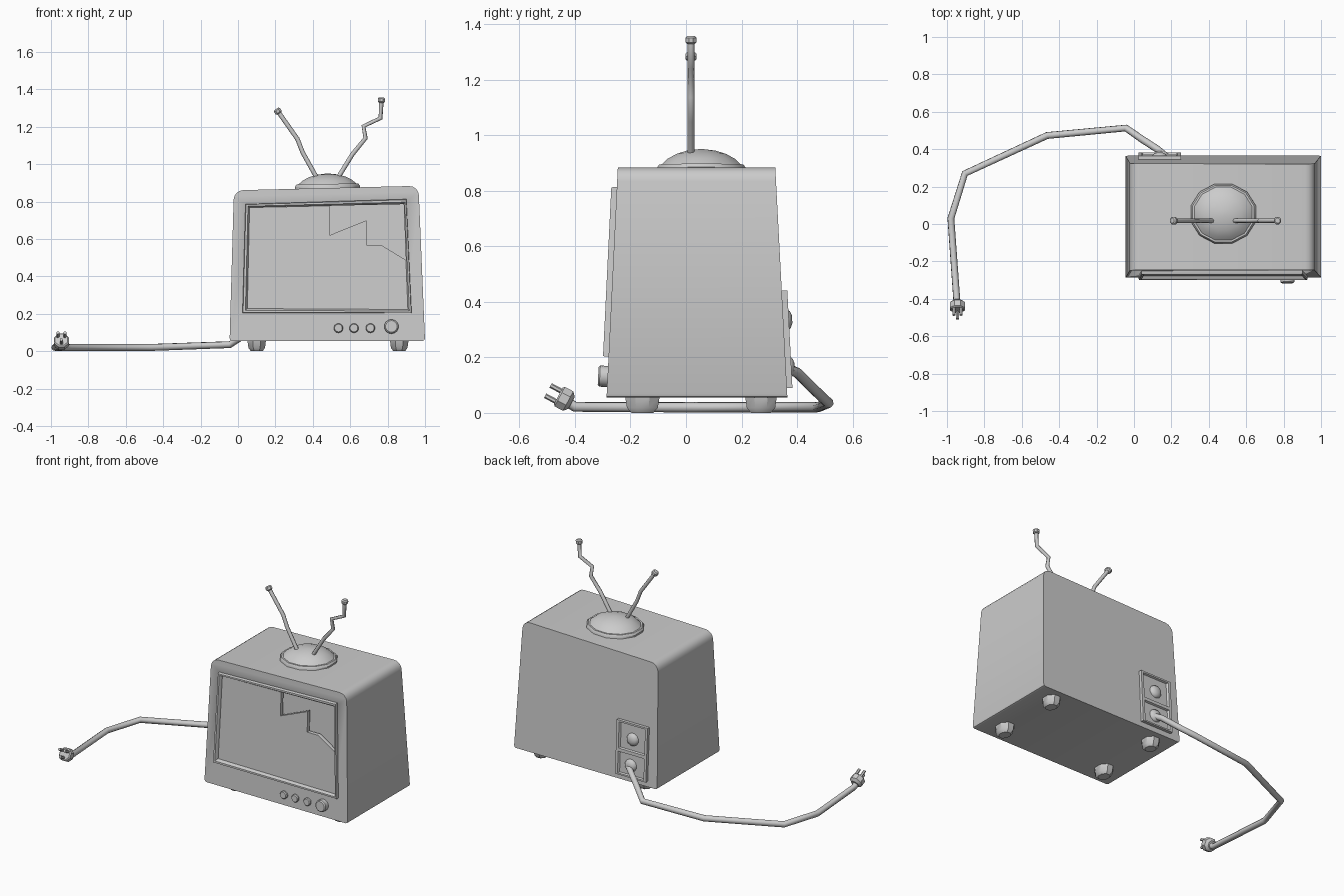
import bpy, bmesh, math
from mathutils import Vector

if "Cube" in bpy.data.objects:
    bpy.data.objects.remove(bpy.data.objects["Cube"])


def finish(name, bm, angle=35):
    bmesh.ops.recalc_face_normals(bm, faces=bm.faces[:])
    me = bpy.data.meshes.new(name)
    bm.to_mesh(me)
    bm.free()
    ob = bpy.data.objects.new(name, me)
    bpy.context.collection.objects.link(ob)
    bpy.ops.object.select_all(action='DESELECT')
    ob.select_set(True)
    bpy.context.view_layer.objects.active = ob
    bpy.ops.object.shade_smooth_by_angle(angle=math.radians(angle))
    return ob


def on_face(x, z, out, back=False):
    """Point on the leaning front or back of the cabinet, pushed outward."""
    t = (z - 0.055) / 0.817
    return Vector((x, 0.365 - 0.043 * t + out if back else -0.286 + 0.04 * t - out, z))


def loft(name, rings, caps=(True, True), closed=False):
    bm = bmesh.new()
    vs = [[bm.verts.new(p) for p in r] for r in rings]
    pairs = list(zip(vs, vs[1:])) + ([(vs[-1], vs[0])] if closed else [])
    for a, b in pairs:
        for i in range(len(a)):
            j = (i + 1) % len(a)
            bm.faces.new((a[i], a[j], b[j], b[i]))
    if caps[0]:
        bm.faces.new(vs[0])
    if caps[1]:
        bm.faces.new(vs[-1])
    return finish(name, bm)


def turned(name, pos, axis, profile, sides=12, scale=(1, 1)):
    """Round part: (radius, height) profile swept about an axis."""
    q = Vector(axis).to_track_quat('Z', 'Y')
    rings = []
    for r, h in profile:
        ring = []
        for i in range(sides):
            a = 2 * math.pi * (i + 0.5) / sides
            p = Vector((r * math.cos(a) * scale[0], r * math.sin(a) * scale[1], h))
            ring.append(Vector(pos) + q @ p)
        rings.append(ring)
    return loft(name, rings)


def stepped(name, outer, inner, steps, back=False, fill=False):
    """Frame: outlines blended from outer to inner at given outward offsets."""
    rings = [[on_face(a[0] + (b[0] - a[0]) * t, a[1] + (b[1] - a[1]) * t, o, back)
              for a, b in zip(outer, inner)] for t, o in steps]
    return loft(name, rings, (fill, fill), not fill)


def tube(name, pts, r):
    cu = bpy.data.curves.new(name, 'CURVE')
    cu.dimensions = '3D'
    cu.bevel_depth = r
    cu.bevel_resolution = 2
    cu.use_fill_caps = True
    sp = cu.splines.new('POLY')
    sp.points.add(len(pts) - 1)
    for p, co in zip(sp.points, pts):
        p.co = (*co, 1)
    ob = bpy.data.objects.new(name, cu)
    bpy.context.collection.objects.link(ob)
    return ob


# cabinet: leaning box with rounded top corners
bm = bmesh.new()
outline = [(-0.045, 0.055), (1.0, 0.055), (0.965, 0.884), (-0.022, 0.86)]
front = [bm.verts.new(on_face(x, z, 0)) for x, z in outline]
rear = [bm.verts.new(on_face(x, z, 0, True)) for x, z in outline]
bm.faces.new(front)
bm.faces.new(rear[::-1])
for i in range(4):
    j = (i + 1) % 4
    bm.faces.new((front[i], rear[i], rear[j], front[j]))
for ids, w, n in (((2, 3), 0.05, 4), ((0, 1), 0.014, 2)):
    edges = [e for e in bm.edges if any(front[i] in e.verts and rear[i] in e.verts
                                        for i in ids if front[i].is_valid)]
    bmesh.ops.bevel(bm, geom=edges, offset=w, segments=n, profile=0.5, affect='EDGES')
cabinet = finish("cabinet", bm)

# screen: recess, frame and broken glass
outer = [(0.024, 0.203), (0.928, 0.203), (0.90, 0.813), (0.04, 0.786)]
inner = [(0.05, 0.228), (0.908, 0.223), (0.886, 0.786), (0.062, 0.768)]
cutter = stepped("screen_cutter", inner, inner, [(0, -0.05), (0, 0.05)], fill=True)
cutter.hide_render = True
cutter.hide_viewport = False
cutter.display_type = 'WIRE'
cut = cabinet.modifiers.new("recess", 'BOOLEAN')
cut.operation = 'DIFFERENCE'
cut.object = cutter
cut.solver = 'EXACT'
stepped("screen_frame", outer, inner,
        [(0, -0.01), (0, 0.014), (0.12, 0.02), (0.6, 0.02), (1, 0.006), (1, -0.01)])
glass = inner[:2] + [(0.898, 0.487), (0.767, 0.567), (0.687, 0.567), (0.687, 0.70),
                     (0.49, 0.62), (0.49, 0.777)] + inner[3:]
stepped("broken_glass", glass, glass, [(0, -0.025), (0, 0.0)], fill=True)

# control knobs
for i, (x, z, r, h) in enumerate([(0.537, 0.123, 0.025, 0.016), (0.62, 0.123, 0.025, 0.016),
                                  (0.708, 0.123, 0.025, 0.016), (0.82, 0.131, 0.038, 0.034)]):
    turned(f"control_knob_{i + 1}", on_face(x, z, 0), (0, -1, 0.05),
           [(r, -0.005), (r, h - 0.006), (r * 0.82, h)], 14)

# feet
for side, x in (("left", 0.10), ("right", 0.862)):
    for end, y, ry in (("front", -0.157, 1.25), ("rear", 0.27, 1.15)):
        turned(f"{end}_{side}_foot", (x, y, 0), (0, 0, 1),
               [(0.034, 0), (0.048, 0.018), (0.054, 0.06)], 8, (1, ry))

# aerial base and aerials
turned("aerial_base", (0.478, 0.055, 0.864), (-0.02, 0, 1),
       [(1, 0), (1, 0.018), (0.95, 0.03), (0.89, 0.03), (0.76, 0.05), (0.56, 0.068),
        (0.32, 0.08), (0.08, 0.085)], 12, (0.165, 0.18))
aerials = {
    "left": [(0.425, 0.92), (0.345, 1.064), (0.318, 1.134), (0.213, 1.283)],
    "right": [(0.53, 0.92), (0.612, 1.053), (0.682, 1.139), (0.671, 1.203),
              (0.762, 1.246), (0.767, 1.342)]}
for side, pts in aerials.items():
    path = [Vector((x, 0.018, z)) for x, z in pts]
    tube(f"{side}_aerial", path, 0.012)
    turned(f"{side}_aerial_tip", path[-1], path[-1] - path[-2],
           [(0.014, -0.014), (0.021, -0.008), (0.021, 0.008), (0.014, 0.015)], 8)

# back socket panel: two framed bays with a round boss each
for name, z0, z1 in (("upper", 0.25, 0.44), ("lower", 0.09, 0.25)):
    o = [(0.025, z0), (0.25, z0), (0.25, z1), (0.025, z1)]
    i = [(0.05, z0 + 0.014), (0.225, z0 + 0.014), (0.225, z1 - 0.016), (0.05, z1 - 0.016)]
    stepped(f"{name}_socket_panel", o, i,
            [(0, -0.005), (0, 0.02), (0.7, 0.02), (1, 0.008)], True, True)
for name, x, z in (("dial", 0.137, 0.335), ("cord_boss", 0.145, 0.165)):
    turned(f"back_{name}", on_face(x, z, 0.006, True), (0, 1, 0.05),
           [(0.042, 0), (0.04, 0.01), (0.03, 0.02), (0.014, 0.026)], 12)

# power cord
tube("power_cord", [(0.155, 0.375, 0.155), (0.125, 0.40, 0.145), (0.04, 0.455, 0.09),
                    (-0.043, 0.513, 0.035), (-0.465, 0.473, 0.02), (-0.904, 0.27, 0.02),
                    (-0.979, 0.03, 0.02), (-0.948, -0.40, 0.022), (-0.946, -0.43, 0.042)], 0.019)

# plug with three prongs
d = Vector((0, -0.88, 0.47)).normalized()
up = Vector((0, 0.47, 0.88)).normalized()
c = Vector((-0.944, -0.442, 0.052))
turned("plug_body", c, d, [(0.026, -0.034), (0.043, -0.02), (0.043, 0.014), (0.036, 0.02)], 8)
for i, (x, u) in enumerate([(-0.019, 0.02), (0.019, 0.02), (0, -0.022)]):
    turned(f"plug_prong_{i + 1}", c + Vector((x, 0, 0)) + up * u, d,
           [(0.009, 0.01), (0.009, 0.062)], 6)
